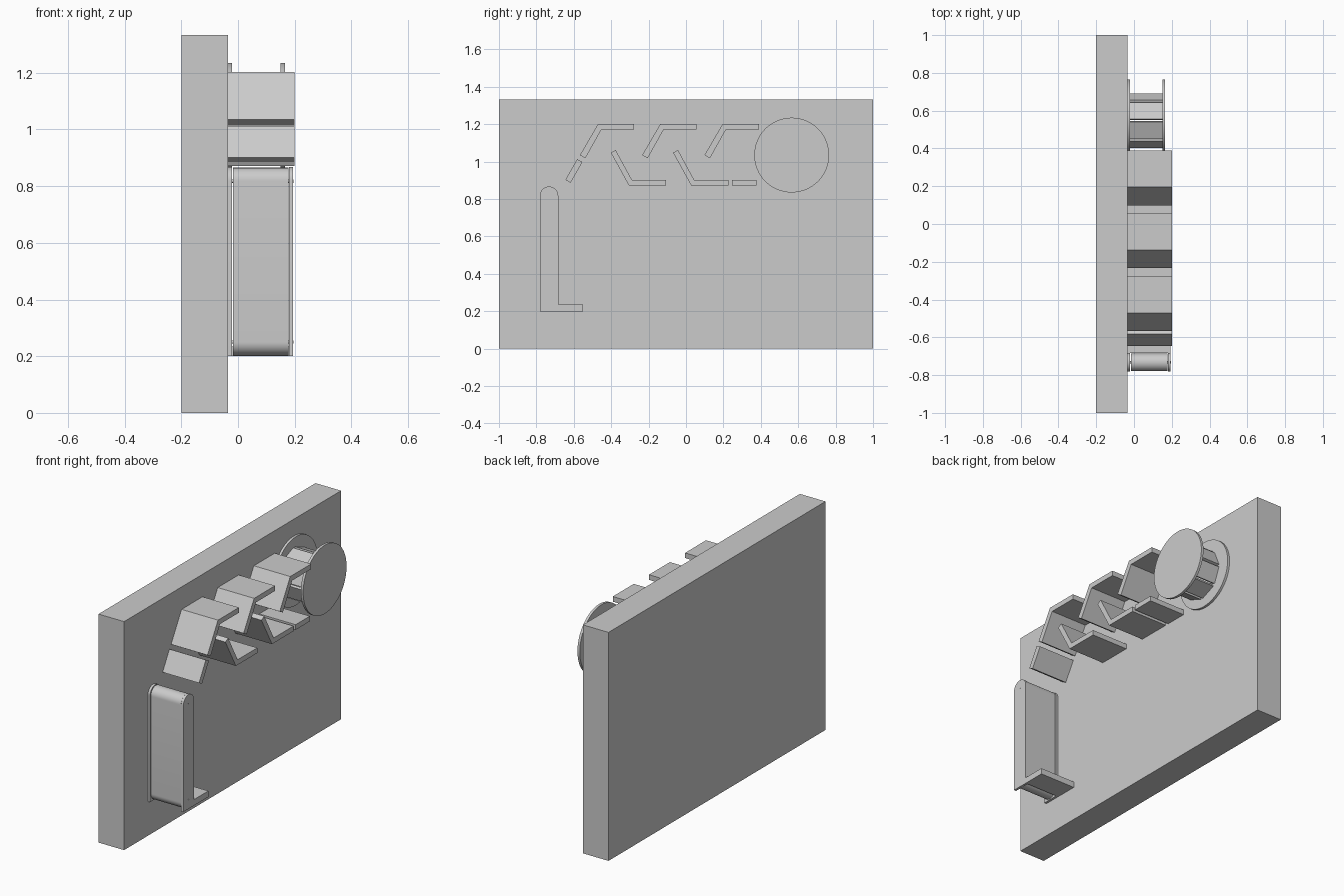
import bpy, bmesh, math
from mathutils import Matrix

cube = bpy.data.objects.get("Cube")
if cube:
    bpy.data.objects.remove(cube, do_unlink=True)

grey = bpy.data.materials.new("plain grey")
grey.use_nodes = True
grey.diffuse_color = (0.6, 0.6, 0.6, 1)
grey.node_tree.nodes["Principled BSDF"].inputs["Base Color"].default_value = (0.6, 0.6, 0.6, 1)

WALL = -0.035      # mounting face of the board


def prism(name, profile, x0, x1, smooth=False):
    """Extrude a (y, z) outline along x."""
    bm = bmesh.new()
    face = bm.faces.new([bm.verts.new((x0, y, z)) for y, z in profile])
    out = bmesh.ops.extrude_face_region(bm, geom=[face])
    verts = [g for g in out["geom"] if isinstance(g, bmesh.types.BMVert)]
    bmesh.ops.translate(bm, verts=verts, vec=(x1 - x0, 0, 0))
    bmesh.ops.recalc_face_normals(bm, faces=bm.faces)
    mesh = bpy.data.meshes.new(name)
    bm.to_mesh(mesh)
    bm.free()
    mesh.materials.append(grey)
    obj = bpy.data.objects.new(name, mesh)
    bpy.context.collection.objects.link(obj)
    if smooth:
        bpy.ops.object.select_all(action="DESELECT")
        obj.select_set(True)
        bpy.context.view_layer.objects.active = obj
        bpy.ops.object.shade_smooth_by_angle(angle=math.radians(30))
    return obj


def box(y0, y1, z0, z1):
    return [(y0, z0), (y1, z0), (y1, z1), (y0, z1)]


def arc(cy, cz, r, start, end, n):
    angles = [math.radians(start + (end - start) * i / n) for i in range(n + 1)]
    return [(cy + r * math.cos(a), cz + r * math.sin(a)) for a in angles]


def circle(cy, cz, r, n):
    return arc(cy, cz, r, 0, 360, n)[:-1]


# Backing board
prism("backing_board", box(-1, 1, 0, 1.333), -0.2, WALL)

# Bent guide plates, repeated at a constant pitch
PITCH = 0.333
upper = [(-0.567, 1.035), (-0.538, 1.018), (-0.452, 1.172),
         (-0.277, 1.172), (-0.277, 1.202), (-0.47, 1.202)]
lower = [(-0.402, 1.048), (-0.305, 0.872), (-0.107, 0.872),
         (-0.107, 0.902), (-0.289, 0.902), (-0.376, 1.062)]
for label, outline, count in (("upper", upper, 3), ("lower", lower, 2)):
    for i in range(count):
        prism(f"{label}_guide_{i + 1}", [(y + i * PITCH, z) for y, z in outline], WALL, 0.2)
prism("exit_guide", box(0.246, 0.377, 0.872, 0.902), WALL, 0.2)
prism("entry_guide", [(-0.645, 0.902), (-0.617, 0.887), (-0.554, 0.998), (-0.582, 1.013)], WALL, 0.2)

# Reel: two round flanges with a ring of slats between them
REEL_Y, REEL_Z = 0.565, 1.035
prism("inner_flange", circle(REEL_Y, REEL_Z, 0.2, 64), WALL, -0.021, True)
prism("outer_flange", circle(REEL_Y, REEL_Z, 0.2, 64), 0.15, 0.165, True)
for i in range(8):
    slat = prism(f"reel_slat_{i + 1}", box(-0.048, 0.048, 0.122, 0.137), -0.024, 0.153)
    turn = Matrix.Rotation(math.radians(22.5 + 45 * i), 4, "X")
    slat.data.transform(Matrix.Translation((0, REEL_Y - 0.018, REEL_Z)) @ turn)

# Upright conveyor: side plates with rounded tops, belt, foot and axle pins
MID, TOP, BOTTOM = -0.732, 0.818, 0.25
plate = [(MID - 0.049, 0.2), (MID + 0.049, 0.2)] + arc(MID, TOP, 0.049, 0, 180, 24)
prism("inner_side_plate", plate, WALL, -0.021, True)
prism("outer_side_plate", plate, 0.18, 0.194, True)
belt = arc(MID, TOP, 0.047, 0, 180, 24) + arc(MID, BOTTOM, 0.047, 180, 360, 24)
prism("conveyor_belt", belt, -0.017, 0.178, True)
prism("conveyor_foot", box(MID + 0.049, -0.55, 0.2, 0.235), WALL, 0.194)
for label, z in (("top", TOP), ("bottom", BOTTOM)):
    prism(f"{label}_axle_pin", circle(MID, z, 0.006, 16), -0.03, 0.195, True)
